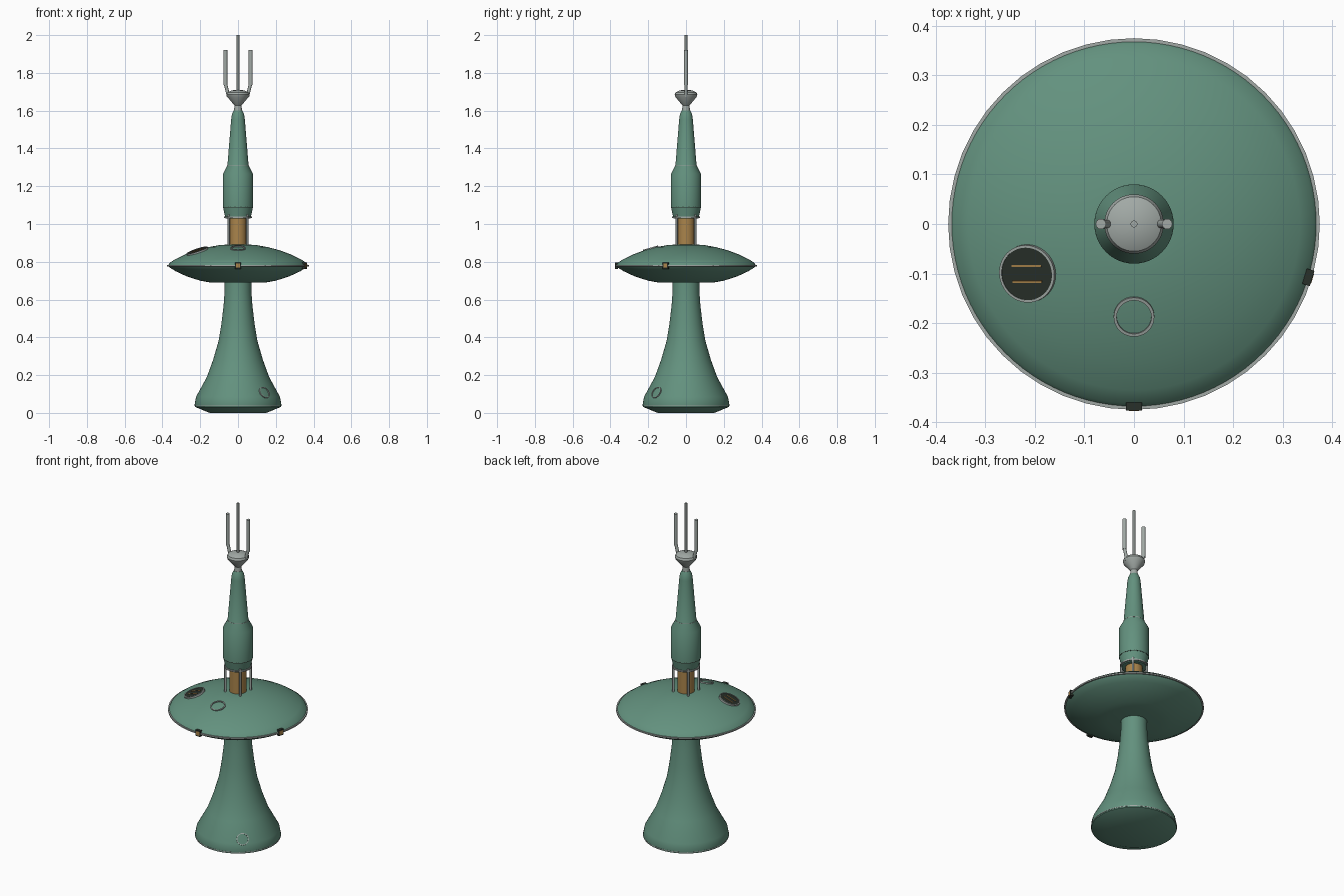
import bpy, bmesh, math
from mathutils import Vector, Matrix

cube = bpy.data.objects.get("Cube")
if cube:
    bpy.data.objects.remove(cube)


def material(name, rgb):
    m = bpy.data.materials.new(name)
    m.use_nodes = True
    m.diffuse_color = (*rgb, 1)
    m.node_tree.nodes["Principled BSDF"].inputs["Base Color"].default_value = (*rgb, 1)
    return m


GREEN = material("sea green paint", (0.125, 0.285, 0.21))
GREY = material("pale grey metal", (0.36, 0.40, 0.38))
AMBER = material("amber glass", (0.40, 0.23, 0.07))
DARK = material("dark panel", (0.022, 0.03, 0.023))


def finish(name, bm, mat, matrix=None, angle=30):
    """Turn a bmesh into a smooth object with sharp creases."""
    bmesh.ops.recalc_face_normals(bm, faces=bm.faces)
    me = bpy.data.meshes.new(name)
    bm.to_mesh(me)
    bm.free()
    me.materials.append(mat)
    me.shade_smooth()
    me.set_sharp_from_angle(angle=math.radians(angle))
    ob = bpy.data.objects.new(name, me)
    bpy.context.collection.objects.link(ob)
    if matrix:
        ob.matrix_world = matrix
    return ob


def lathe(name, profile, mat, steps=64, matrix=None, closed=False):
    """Spin (radius, height) points round z."""
    bm = bmesh.new()
    vs = [bm.verts.new((r, 0, z)) for r, z in profile]
    pairs = list(zip(vs, vs[1:])) + ([(vs[-1], vs[0])] if closed else [])
    edges = [bm.edges.new(p) for p in pairs]
    bmesh.ops.spin(bm, geom=vs + edges, cent=(0, 0, 0), axis=(0, 0, 1),
                   angle=math.tau, steps=steps, use_duplicate=False)
    bmesh.ops.remove_doubles(bm, verts=bm.verts, dist=1e-5)
    return finish(name, bm, mat, matrix)


def ring(name, radius, mat, matrix, w=0.003, h=0.003):
    section = [(radius - w, -h), (radius + w, -h), (radius + w, h), (radius - w, h)]
    return lathe(name, section, mat, 48, matrix, closed=True)


def rod(name, a, b, radius, mat):
    a, b = Vector(a), Vector(b)
    bm = bmesh.new()
    bmesh.ops.create_cone(bm, cap_ends=True, segments=16, radius1=radius,
                          radius2=radius, depth=(b - a).length)
    turn = (b - a).to_track_quat('Z', 'Y').to_matrix().to_4x4()
    return finish(name, bm, mat, Matrix.Translation((a + b) / 2) @ turn)


def box(name, size, mat, matrix):
    bm = bmesh.new()
    bmesh.ops.create_cube(bm, size=1)
    bmesh.ops.scale(bm, vec=size, verts=bm.verts)
    return finish(name, bm, mat, matrix)


def surface_frame(x, y, z, slope):
    """Frame on a turned surface; slope is its radial tilt from vertical."""
    out = Vector((x, y, 0)).normalized()
    n = out * math.sin(slope) + Vector((0, 0, math.cos(slope)))
    ax = Vector((0, 1, 0)).cross(n).normalized()
    ay = n.cross(ax)
    rot = Matrix((ax, ay, n)).transposed().to_4x4()
    return Matrix.Translation((x, y, z)) @ rot


# Flared pedestal
lathe("pedestal", [(0, 0), (0.15, 0), (0.228, 0.032), (0.23, 0.042), (0.222, 0.085),
                   (0.165, 0.19), (0.132, 0.28), (0.103, 0.38), (0.088, 0.47),
                   (0.076, 0.57), (0.071, 0.64), (0.07, 0.70)], GREEN)
ring("pedestal_seam", 0.229, GREY, Matrix.Translation((0, 0, 0.04)), 0.002, 0.002)
ring("pedestal_port", 0.031, GREY, surface_frame(0.14, -0.157, 0.108, math.radians(61)), 0.002)

# Lens-shaped disc with a metal rim
lathe("saucer", [(0, 0.69), (0.145, 0.69), (0.20, 0.70), (0.27, 0.722), (0.33, 0.75),
                 (0.362, 0.77), (0.37, 0.78), (0.362, 0.794), (0.335, 0.812),
                 (0.28, 0.839), (0.22, 0.861), (0.16, 0.877), (0.10, 0.888),
                 (0.06, 0.891), (0, 0.891)], GREEN, 96)
ring("saucer_rim", 0.37, GREY, Matrix.Translation((0, 0, 0.78)), 0.005, 0.004)

# Round hatch with two amber strips, and a plain ring hatch
hatch = surface_frame(-0.215, -0.10, 0.857, math.radians(20))
lathe("hatch_panel", [(0, -0.006), (0.055, -0.006), (0.055, 0.003), (0, 0.003)],
      DARK, 48, hatch)
ring("hatch_frame", 0.056, GREY, hatch, 0.0025, 0.005)
for i, dy in enumerate((-0.016, 0.016)):
    box(f"hatch_strip_{i + 1}", (0.062, 0.004, 0.003), AMBER,
        hatch @ Matrix.Translation((0, dy, 0.004)))
ring("small_hatch_ring", 0.038, GREY,
     surface_frame(0, -0.187, 0.871, math.radians(16)), 0.003, 0.004)

# Rim lamps
for i, a in enumerate((-90, -17)):
    m = Matrix.Rotation(math.radians(a), 4, 'Z') @ Matrix.Translation((0.368, 0, 0.78))
    box(f"lamp_frame_{i + 1}", (0.016, 0.032, 0.034), DARK, m)
    box(f"lamp_glass_{i + 1}", (0.018, 0.021, 0.023), AMBER, m)

# Amber lantern with four posts
lathe("lantern_glass", [(0, 0.87), (0.046, 0.87), (0.046, 1.04), (0, 1.04)], AMBER, 24)
for i in range(4):
    a = math.radians(45 + 90 * i)
    x, y = 0.069 * math.cos(a), 0.069 * math.sin(a)
    rod(f"lantern_post_{i + 1}", (x, y, 0.87), (x, y, 1.05), 0.006, GREY)

# Upper tower
lathe("collar", [(0, 1.028), (0.066, 1.028), (0.079, 1.088), (0, 1.088)], GREEN)
ring("collar_band", 0.069, GREY, Matrix.Translation((0, 0, 1.037)), 0.005, 0.004)
ring("collar_seam", 0.076, DARK, Matrix.Translation((0, 0, 1.09)), 0.004, 0.003)
lathe("upper_tower", [(0, 1.09), (0.08, 1.09), (0.08, 1.265), (0.056, 1.31),
                      (0.036, 1.555), (0.032, 1.583), (0.022, 1.602), (0, 1.602)], GREEN)
ring("tower_seam", 0.0555, GREY, Matrix.Translation((0, 0, 1.311)), 0.0015, 0.0015)

# Antenna cup and rods
lathe("antenna_cup", [(0, 1.595), (0.021, 1.595), (0.019, 1.628), (0.056, 1.672),
                      (0.06, 1.685), (0.055, 1.697), (0.035, 1.707), (0, 1.711)], GREY, 48)
rod("centre_antenna", (0, 0, 1.70), (0, 0, 2.0), 0.007, GREY)
for side, s in (("left", 1), ("right", -1)):
    rod(f"{side}_antenna_arm", (0.05 * s, 0, 1.675), (0.067 * s, 0, 1.745), 0.009, GREY)
    rod(f"{side}_antenna", (0.067 * s, 0, 1.735), (0.067 * s, 0, 1.92), 0.0105, GREY)
